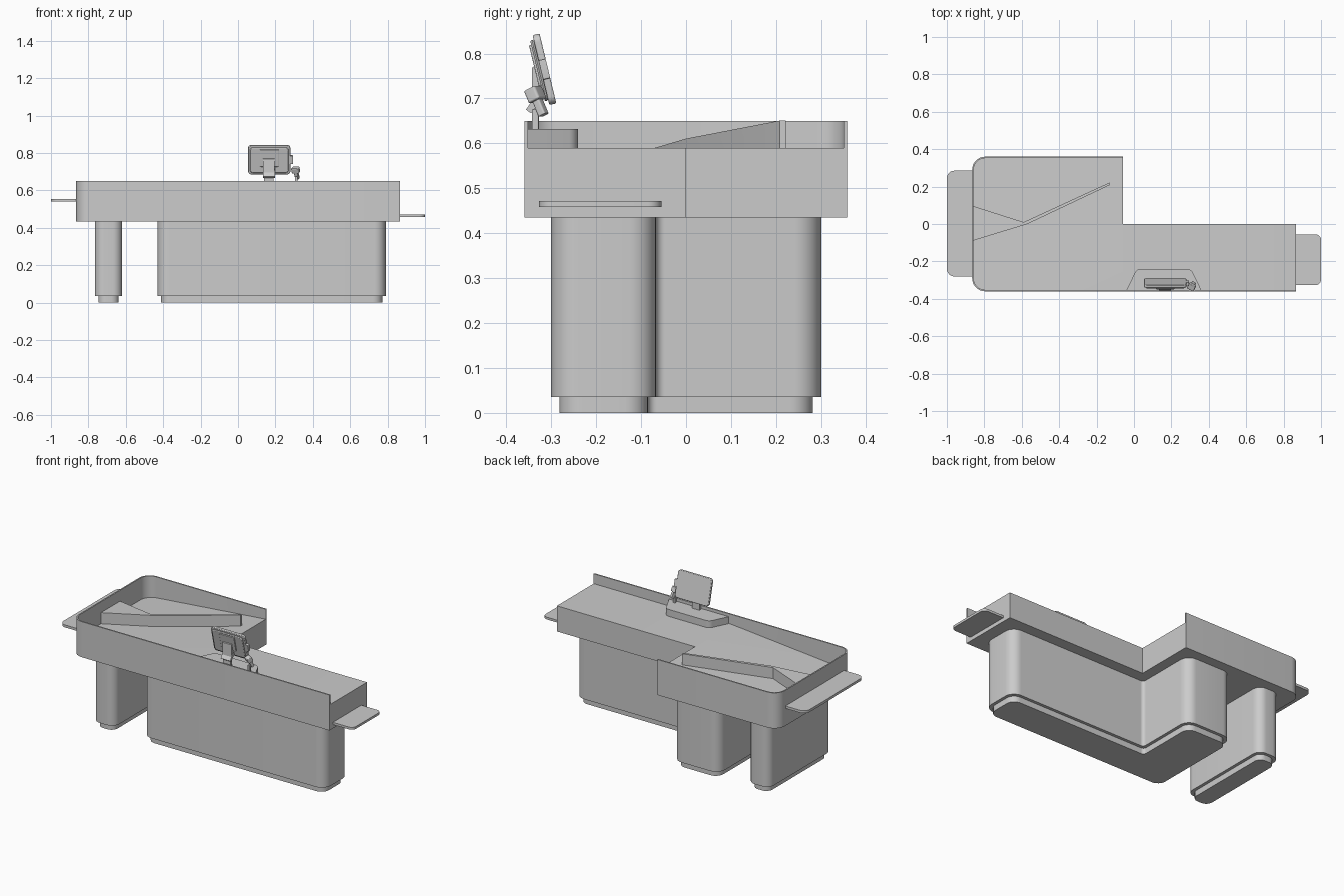
import bpy, bmesh, math
from mathutils import Vector, Matrix

if "Cube" in bpy.data.objects:
    bpy.data.objects.remove(bpy.data.objects["Cube"])

X0, XN, X1, Y = -0.865, -0.06, 0.865, 0.36   # counter ends, notch, half depth


def rounded(pts, seg=8):
    """Turn (x, y[, radius]) corners into an outline with filleted corners."""
    out = []
    n = len(pts)
    for i, p in enumerate(pts):
        v = Vector(p[:2])
        r = p[2] if len(p) > 2 else 0
        if not r:
            out.append(v)
            continue
        a = (Vector(pts[i - 1][:2]) - v).normalized()
        b = (Vector(pts[(i + 1) % n][:2]) - v).normalized()
        half = a.angle(b) / 2
        c = v + (a + b).normalized() * r / math.sin(half)
        t = r / math.tan(half)
        s, e = (v + a * t - c).normalized(), (v + b * t - c).normalized()
        out += [c + s.slerp(e, k / seg) * r for k in range(seg + 1)]
    return out


def rect(x0, x1, y0, y1, r=0):
    return [(x0, y0, r), (x1, y0, r), (x1, y1, r), (x0, y1, r)]


def prism(name, pts, z0, z1, slope=None, mat=None, cut=None, bevel=0):
    """Extrude an outline; slope = function giving extra height by x."""
    bm = bmesh.new()
    loop = rounded(pts)
    lo = [bm.verts.new((p.x, p.y, z0)) for p in loop]
    hi = [bm.verts.new((p.x, p.y, z1)) for p in loop]
    bm.faces.new(lo[::-1])
    bm.faces.new(hi)
    for i in range(len(lo)):
        j = (i + 1) % len(lo)
        bm.faces.new((lo[i], lo[j], hi[j], hi[i]))
    if cut is not None:
        bmesh.ops.bisect_plane(bm, geom=bm.verts[:] + bm.edges[:] + bm.faces[:],
                               plane_co=(cut, 0, 0), plane_no=(1, 0, 0))
    if slope:
        for v in bm.verts:
            v.co.z += slope(v.co.x)
    bmesh.ops.recalc_face_normals(bm, faces=bm.faces[:])
    if mat:
        bm.transform(mat)
    me = bpy.data.meshes.new(name)
    bm.to_mesh(me)
    bm.free()
    ob = bpy.data.objects.new(name, me)
    bpy.context.collection.objects.link(ob)
    if bevel:
        m = ob.modifiers.new("bevel", 'BEVEL')
        m.width, m.segments, m.limit_method = bevel, 2, 'ANGLE'
        m.angle_limit = math.radians(50)
    smooth(ob)
    return ob


def smooth(ob):
    bpy.ops.object.select_all(action='DESELECT')
    ob.select_set(True)
    bpy.context.view_layer.objects.active = ob
    bpy.ops.object.shade_smooth_by_angle(angle=math.radians(30))


def drop(x):
    """Bagging area floor falls away to the left of the notch."""
    return 0.091 * min(0, x - XN)


# L-shaped counter with thin raised rim, hollowed by a sloped cutter
counter = prism("counter_body", [(X0, -Y, .07), (X1, -Y), (X1, 0), (XN, 0), (XN, Y), (X0, Y, .07)],
                0.435, 0.65)
t = 0.008
cutter = prism("cutter", [(X0 + t, -Y + t, .062), (1, -Y + t), (1, Y - t), (X0 + t, Y - t, .062)],
               0.59, 0.85, slope=drop, cut=XN)
cutter.hide_render = True
m = counter.modifiers.new("hollow", 'BOOLEAN')
m.operation, m.solver, m.object = 'DIFFERENCE', 'EXACT', cutter
bpy.ops.object.select_all(action='DESELECT')
bpy.context.view_layer.objects.active = counter
counter.select_set(True)
bpy.ops.object.modifier_apply(modifier=m.name)
bpy.data.objects.remove(cutter)
smooth(counter)

# divider guide lying on the sloped floor
prism("divider_guide", [(-.13, .222), (-.59, .01), (-.857, .095), (-.857, -.088), (-.57, 0), (-.13, .208)],
      0.59, 0.657, slope=drop)

# pedestals with inset plinths
for part, d, z0, z1 in (("pedestal", 0, .035, .435), ("plinth", .018, 0, .035)):
    r = .06 - d / 2
    prism("main_" + part, [(-.43 + d, -.3 + d, r), (.79 - d, -.3 + d, r), (.79 - d, -.067 - d, r),
                           (-.122 - d, -.067 - d, .02), (-.122 - d, .3 - d, r), (-.43 + d, .3 - d, r)], z0, z1)
    prism("left_" + part, rect(-.765 + d, -.62 - d, -.3 + d, .3 - d, r - .01), z0, z1)

# end shelves
prism("left_shelf", [(-1, -.28, .04), (X0, -.28), (X0, .285), (-1, .285, .04)], .54, .555)
prism("right_shelf", [(X1, -.327), (1, -.327, .03), (1, -.055, .03), (X1, -.055)], .458, .472)

# register base block
prism("register_base", [(-.04, -.353), (.36, -.353), (.305, -.24, .035), (.015, -.24, .035)], .59, .632)

# monitor post and hinge arm: side profiles (y, z) swept along x
side = Matrix(((0, 0, 1, 0), (1, 0, 0, 0), (0, 1, 0, 0), (0, 0, 0, 1)))
prism("monitor_post", rect(-.343, -.327, .63, .69), .14, .19, mat=side)
prism("hinge_arm", [(-.356, .675), (-.345, .667), (-.309, .712), (-.314, .724), (-.325, .722)],
      .133, .197, mat=side)
prism("mount_bracket", [(-.343, .69), (-.327, .69), (-.318, .722), (-.337, .772), (-.343, .768)],
      .135, .195, mat=side)

# tilted monitor: local y is up the screen, local z points to its rear
tilt = Matrix.Translation((.167, -.319, .764)) @ Matrix.Rotation(math.radians(103.5), 4, 'X')
prism("monitor_screen", rect(-.113, .113, -.08, .08, .018), -.012, .004, mat=tilt, bevel=.003)
prism("monitor_back", rect(-.103, .103, -.07, .07, .016), .004, .012, mat=tilt, bevel=.004)
prism("monitor_housing", rect(-.05, .05, -.035, .06, .006), .01, .017, mat=tilt, bevel=.002)
prism("card_reader", rect(.11, .127, -.022, .022, .003), -.012, .004, mat=tilt)

# hand scanner on its holder
prism("scanner_holder", rect(.304, .319, -.343, -.328, .003), .63, .675)
aim = Matrix.Translation((.311, -.33, .695)) @ Matrix.Rotation(math.radians(-28), 4, 'Z') \
    @ Matrix.Rotation(math.radians(25), 4, 'X')
prism("scanner_head", rect(-.02, .02, -.015, .015, .006), .0, .03, mat=aim, bevel=.003)
prism("scanner_grip", rect(-.011, .011, -.009, .009, .004), -.035, .002, mat=aim)
